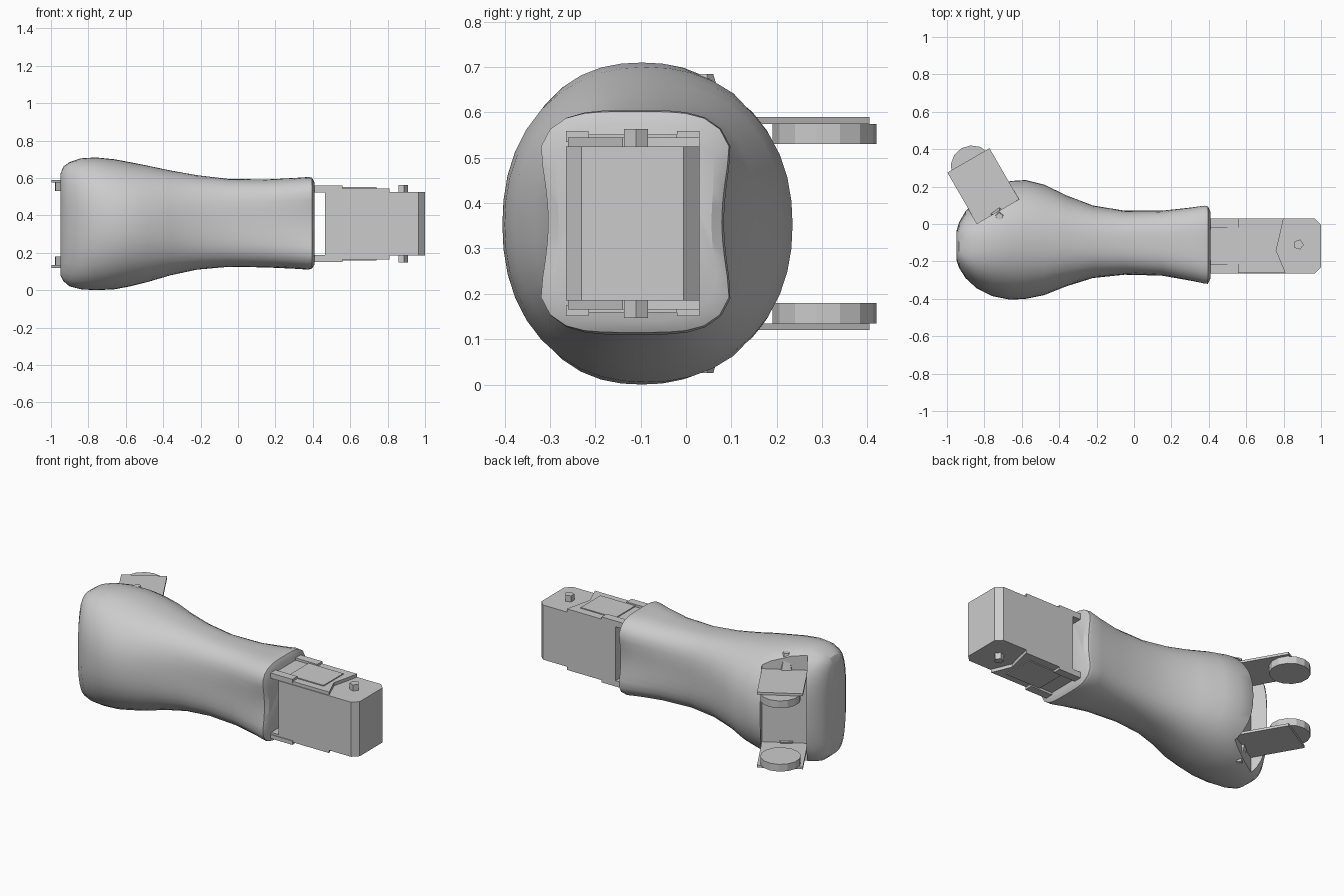
import bpy, bmesh, math
from mathutils import Matrix, Vector

cube = bpy.data.objects.get("Cube")
if cube:
    bpy.data.objects.remove(cube, do_unlink=True)

grey = bpy.data.materials.new("plain_grey")
grey.use_nodes = True
COLOR = (0.6, 0.6, 0.6, 1)
grey.diffuse_color = COLOR
grey.node_tree.nodes["Principled BSDF"].inputs["Base Color"].default_value = COLOR


def finish(name, bm, matrix=None):
    """Turn a bmesh into a named grey object."""
    if matrix:
        bm.transform(matrix)
    bmesh.ops.recalc_face_normals(bm, faces=bm.faces)
    mesh = bpy.data.meshes.new(name)
    bm.to_mesh(mesh)
    bm.free()
    mesh.materials.append(grey)
    obj = bpy.data.objects.new(name, mesh)
    bpy.context.scene.collection.objects.link(obj)
    return obj


def prism(name, outline, z0, z1, matrix=None):
    """Extrude a flat outline between two heights."""
    bm = bmesh.new()
    face = bm.faces.new([bm.verts.new((x, y, z0)) for x, y in outline])
    top = bmesh.ops.extrude_face_region(bm, geom=[face])["geom"]
    for v in top:
        if isinstance(v, bmesh.types.BMVert):
            v.co.z = z1
    return finish(name, bm, matrix)


def rect(x0, x1, y0, y1):
    return [(x0, y0), (x1, y0), (x1, y1), (x0, y1)]


def circle(cx, cy, r, n):
    return [(cx + r * math.cos(math.tau * i / n), cy + r * math.sin(math.tau * i / n))
            for i in range(n)]


# Flared body: x, y range, z range, squareness, side pinch
SECTIONS = [
    (-.95, -.19, -.04, .08, .62, 4, 0),
    (-.935, -.235, .01, .05, .66, 3.4, 0),
    (-.90, -.29, .07, .02, .685, 3, 0),
    (-.84, -.345, .13, .005, .705, 2.5, 0),
    (-.76, -.385, .19, 0, .71, 2.3, 0),
    (-.66, -.405, .23, .005, .70, 2.2, 0),
    (-.58, -.40, .235, .02, .685, 2.2, 0),
    (-.48, -.38, .21, .045, .665, 2.3, 0),
    (-.36, -.335, .155, .08, .64, 2.4, .01),
    (-.22, -.295, .105, .11, .615, 2.6, .03),
    (-.05, -.28, .08, .125, .595, 2.8, .05),
    (.15, -.29, .085, .122, .592, 3, .08),
    (.30, -.32, .105, .115, .60, 3.4, .11),
    (.375, -.335, .115, .11, .605, 3.8, .14),
    (.395, -.335, .11, .115, .602, 4, .14),
    (.41, -.30, .075, .14, .575, 4, .1),
]
SIDES = 40
bm = bmesh.new()
rings = []
for x, y0, y1, z0, z1, power, pinch in SECTIONS:
    ring = []
    for i in range(SIDES):
        a = math.tau * i / SIDES
        c, s = math.cos(a), math.sin(a)
        r = (abs(c) ** power + abs(s) ** power) ** (-1 / power)
        cy = c * r * (1 - pinch * max(0, 1 - (s * r) ** 2 * 2))
        ring.append(bm.verts.new((x, (y0 + y1) / 2 + cy * (y1 - y0) / 2,
                                  (z0 + z1) / 2 + s * r * (z1 - z0) / 2)))
    rings.append(ring)
for a, b in zip(rings, rings[1:]):
    for i in range(SIDES):
        j = (i + 1) % SIDES
        bm.faces.new((a[i], a[j], b[j], b[i]))
bm.faces.new(rings[0])
bm.faces.new(rings[-1])
body = finish("flared_body", bm)

# Slot in the back of the body, angled with the fork
fork_frame = Matrix.Translation((-.66, -.09, 0)) @ Matrix.Rotation(math.radians(120), 4, "Z")
cutter = prism("slot_cutter", rect(.17, .7, -.15, .11), -.1, .9, fork_frame)
cutter.hide_render = True
cutter.hide_viewport = True
cut = body.modifiers.new("slot", "BOOLEAN")
cut.object = cutter
cut.solver = "EXACT"
bpy.context.view_layer.objects.active = body
body.select_set(True)
bpy.ops.object.modifier_apply(modifier="slot")
bpy.data.objects.remove(cutter, do_unlink=True)
bpy.ops.object.shade_smooth_by_angle(angle=math.radians(32))

# Parts repeated at the top and the bottom
MID = .355
for side, sign in (("upper", 1), ("lower", -1)):
    def level(z):
        return MID + sign * z

    # Fork arm with a round pad on its inner face
    prism(side + "_fork_arm", rect(.1, .485, -.15, .11), level(.22), level(.235), fork_frame)
    prism(side + "_fork_pad", circle(.445, -.02, .115, 14), level(.175), level(.22), fork_frame)

    # Five-sided pivot stud on the body
    bm = bmesh.new()
    bmesh.ops.create_cone(bm, cap_ends=True, segments=5, radius1=.055, radius2=.02, depth=.12)
    stud = Matrix.Translation((-.72, .04, level(.27)))
    finish(side + "_pivot_stud", bm, stud @ Matrix.Scale(sign, 4, Vector((0, 0, 1))))

    # Bridge plate with a notched end, a raised frame and a screw
    notched = [(.4, -.26), (.81, -.26), (.76, -.14), (.78, -.06), (.8, .03), (.4, .03)]
    prism(side + "_bridge_plate", notched, level(.168), level(.19))
    prism(side + "_bridge_edge", rect(.41, .56, -.265, -.215), level(.18), level(.204))
    prism(side + "_bridge_rail", rect(.41, .56, -.02, .03), level(.18), level(.204))
    prism(side + "_bridge_panel", rect(.5, .74, -.215, -.02), level(.18), level(.196))
    prism(side + "_block_screw", circle(.88, -.11, .028, 5), level(.16), level(.208))

# End block with bevelled outer corners
block = [(.465, -.265), (.965, -.265), (1, -.23), (1, -.005), (.965, .03), (.465, .03)]
prism("end_block", block, MID - .17, MID + .17)
